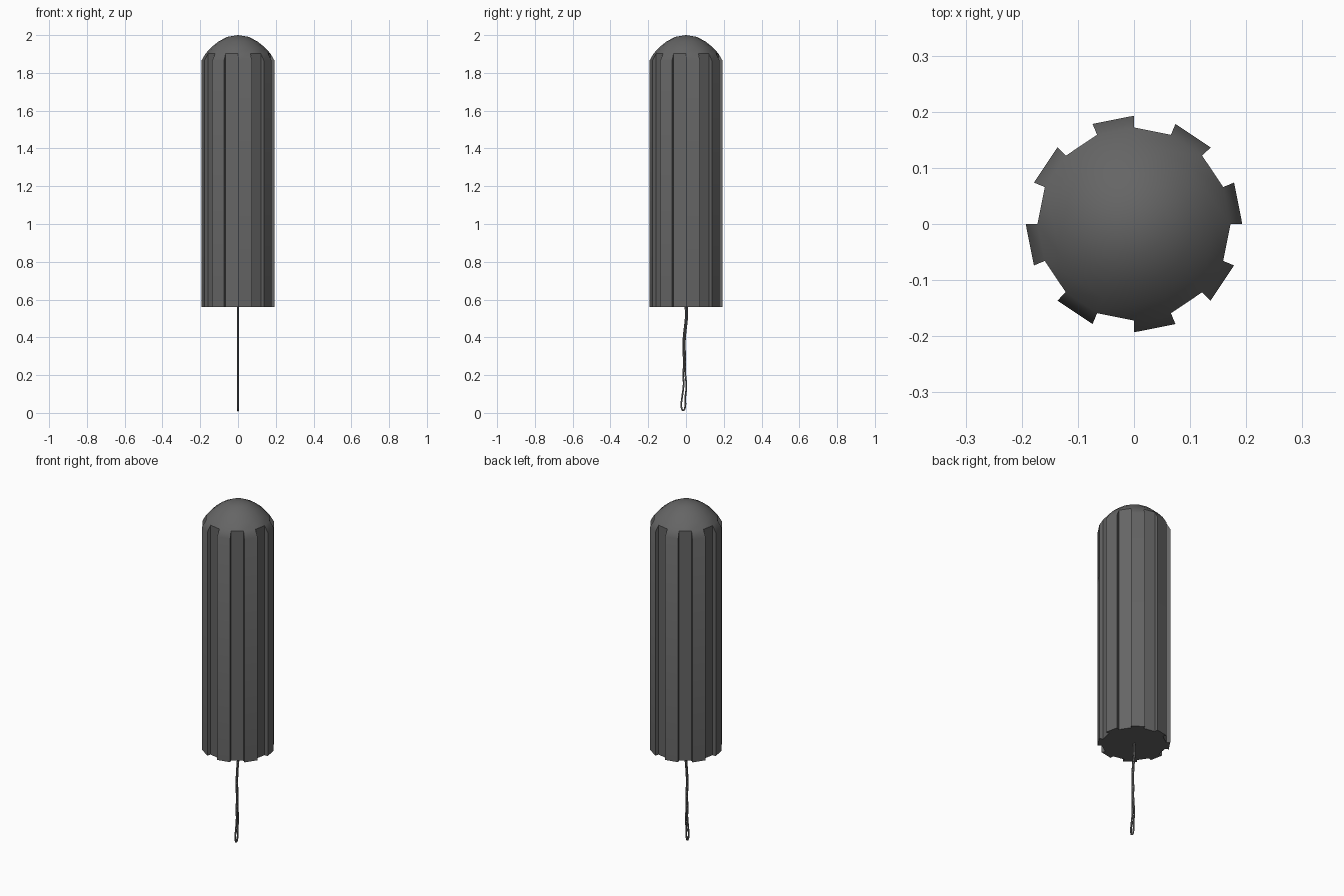
import bpy, bmesh, math

if "Cube" in bpy.data.objects:
    bpy.data.objects.remove(bpy.data.objects["Cube"])

SIDES, GROOVE = 16, 0.172

# Fluted body: (outer radius, z) rings; grooves clamp the radius on alternate sides
profile = [(0.193, 0.56), (0.193, 1.865), (GROOVE, 1.902), (0.143, 1.934),
           (0.104, 1.966), (0.056, 1.991)]
bm = bmesh.new()
rings = []
for r, z in profile:
    ring = []
    for k in range(SIDES):
        rad = r if k % 2 == 0 else min(r, GROOVE)
        for a in (k, k + 1):
            t = a * 2 * math.pi / SIDES
            ring.append(bm.verts.new((rad * math.cos(t), rad * math.sin(t), z)))
    rings.append(ring)
n = SIDES * 2
for lo, hi in zip(rings, rings[1:]):
    for i in range(n):
        j = (i + 1) % n
        bm.faces.new((lo[i], lo[j], hi[j], hi[i]))
bm.faces.new(rings[0][::-1])
apex = bm.verts.new((0, 0, 2.0))
for i in range(n):
    bm.faces.new((rings[-1][i], rings[-1][(i + 1) % n], apex))
bmesh.ops.remove_doubles(bm, verts=bm.verts[:], dist=0.0002)
bmesh.ops.dissolve_degenerate(bm, edges=bm.edges[:], dist=0.0001)
bmesh.ops.recalc_face_normals(bm, faces=bm.faces[:])
mesh = bpy.data.meshes.new("fluted_body")
bm.to_mesh(mesh)
bm.free()
body = bpy.data.objects.new("fluted_body", mesh)
bpy.context.collection.objects.link(body)

# Cord: a narrow hanging loop of two wavy strands, lying in the x = 0 plane
path = [(0.006, 0.57), (0.006, 0.50), (-0.001, 0.44), (-0.006, 0.38), (-0.005, 0.30),
        (-0.005, 0.22), (0.002, 0.14), (-0.004, 0.08), (-0.005, 0.03), (-0.015, 0.013),
        (-0.024, 0.03), (-0.021, 0.08), (-0.013, 0.14), (-0.014, 0.20), (-0.012, 0.27),
        (-0.015, 0.36), (-0.010, 0.43), (-0.002, 0.50), (-0.003, 0.57)]
curve = bpy.data.curves.new("cord", 'CURVE')
curve.dimensions = '3D'
curve.bevel_depth = 0.005
curve.bevel_resolution = 1
curve.resolution_u = 3
spline = curve.splines.new('BEZIER')
spline.bezier_points.add(len(path) - 1)
for p, (y, z) in zip(spline.bezier_points, path):
    p.co = (0, y, z)
    p.handle_left_type = p.handle_right_type = 'AUTO'
cord = bpy.data.objects.new("cord", curve)
bpy.context.collection.objects.link(cord)

# Smooth dome, sharp groove edges
bpy.ops.object.select_all(action='DESELECT')
body.select_set(True)
bpy.context.view_layer.objects.active = body
bpy.ops.object.shade_smooth_by_angle(angle=math.radians(40))

# Dark grey finish on both parts
grey = bpy.data.materials.new("dark_grey")
grey.diffuse_color = (0.13, 0.13, 0.13, 1)
grey.use_nodes = True
grey.node_tree.nodes["Principled BSDF"].inputs["Base Color"].default_value = grey.diffuse_color
for ob in (body, cord):
    ob.data.materials.append(grey)
